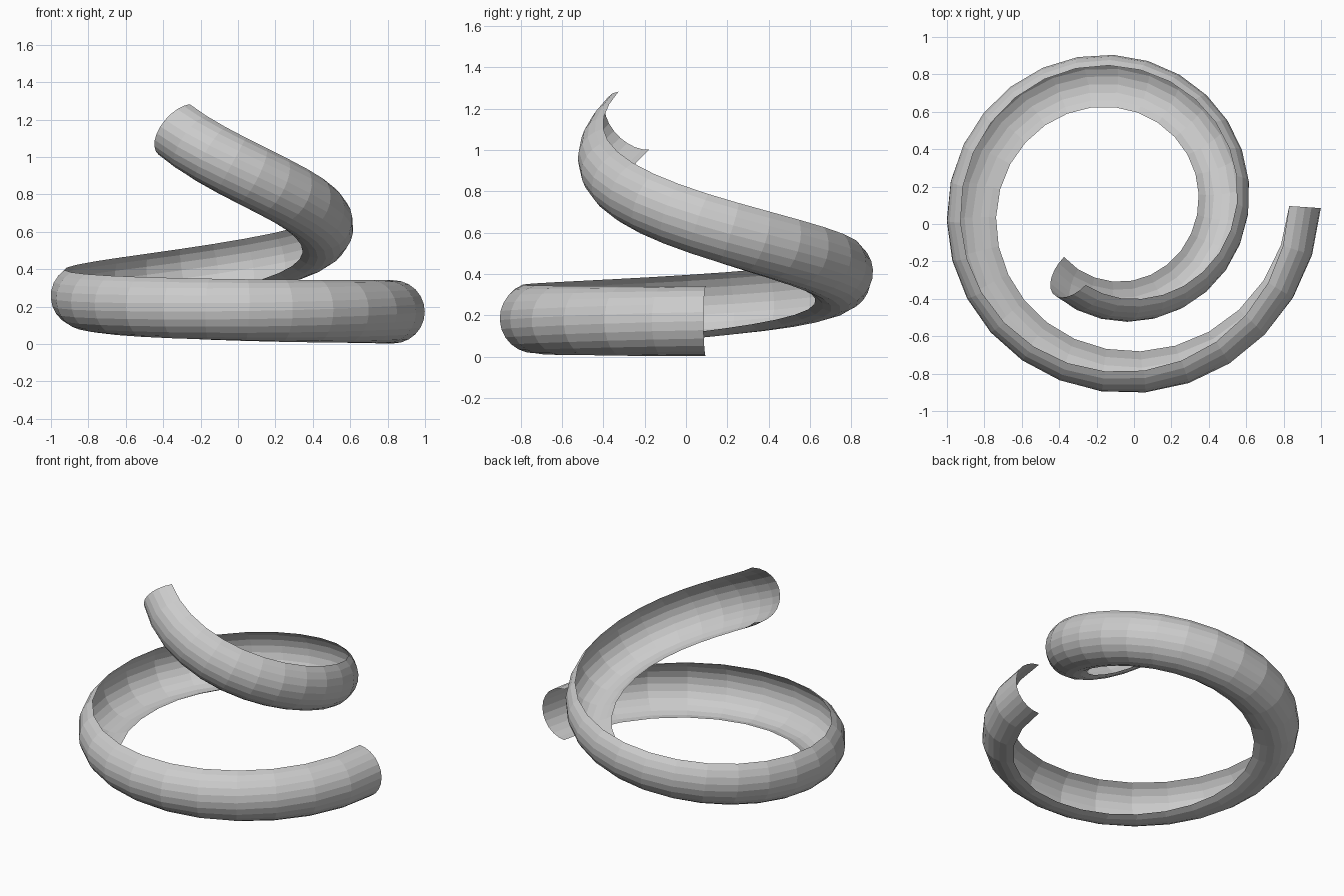
import bpy, bmesh, math
from mathutils import Vector

if "Cube" in bpy.data.objects:
    bpy.data.objects.remove(bpy.data.objects["Cube"])

STEPS, ARC = 36, 12          # rings along the spiral, facets across the half tube
TURNS4 = 5.36                # length in quarter turns
R = 0.169                    # tube radius
CX, CY = -0.096, 0.096       # spiral axis
ROLL = [0, 20, 35, 41, 37, 14, -4]   # roll of the half tube at each quarter turn


def roll_at(n):
    # smooth interpolation through the roll values
    i = min(int(n), len(ROLL) - 2)
    f = n - i
    p = [ROLL[max(0, min(len(ROLL) - 1, i + k))] for k in (-1, 0, 1, 2)]
    return 0.5 * (2 * p[1] + (p[2] - p[0]) * f
                  + (2 * p[0] - 5 * p[1] + 4 * p[2] - p[3]) * f ** 2
                  + (3 * p[1] - p[0] - 3 * p[2] + p[3]) * f ** 3)


def path(n):
    # clockwise spiral, shrinking evenly and climbing ever faster
    a = -n * math.pi / 2
    r = 0.926 - 0.096 * n
    z = 0.172 + 0.97 * (max(n, 0) / TURNS4) ** 2.4
    return Vector((CX + r * math.cos(a), CY + r * math.sin(a), z))


# half tube swept along the spiral
bm = bmesh.new()
rings = []
for s in range(STEPS + 1):
    n = TURNS4 * s / STEPS
    c = path(n)
    t = (path(n + 0.01) - path(n - 0.01)).normalized()
    out = Vector((0, 0, 1)).cross(t).normalized()
    if out.dot(c - Vector((CX, CY, c.z))) < 0:
        out.negate()
    up = out.cross(t)
    if up.z < 0:
        up.negate()
    roll = math.radians(roll_at(n))
    ring = []
    for k in range(ARC + 1):
        b = math.pi / 2 - math.pi * k / ARC - roll
        ring.append(bm.verts.new(c + R * (math.cos(b) * out + math.sin(b) * up)))
    rings.append(ring)
for a, b in zip(rings, rings[1:]):
    for k in range(ARC):
        bm.faces.new((a[k], a[k + 1], b[k + 1], b[k]))
bmesh.ops.recalc_face_normals(bm, faces=bm.faces)
# face outward: the first strip should point away from its path point
bm.faces.ensure_lookup_table()
f = bm.faces[ARC // 2]
if f.normal.dot(f.calc_center_median() - path(0)) < 0:
    bmesh.ops.reverse_faces(bm, faces=bm.faces)

mesh = bpy.data.meshes.new("spiral_shell")
bm.to_mesh(mesh)
bm.free()
bpy.context.collection.objects.link(bpy.data.objects.new("spiral_shell", mesh))
